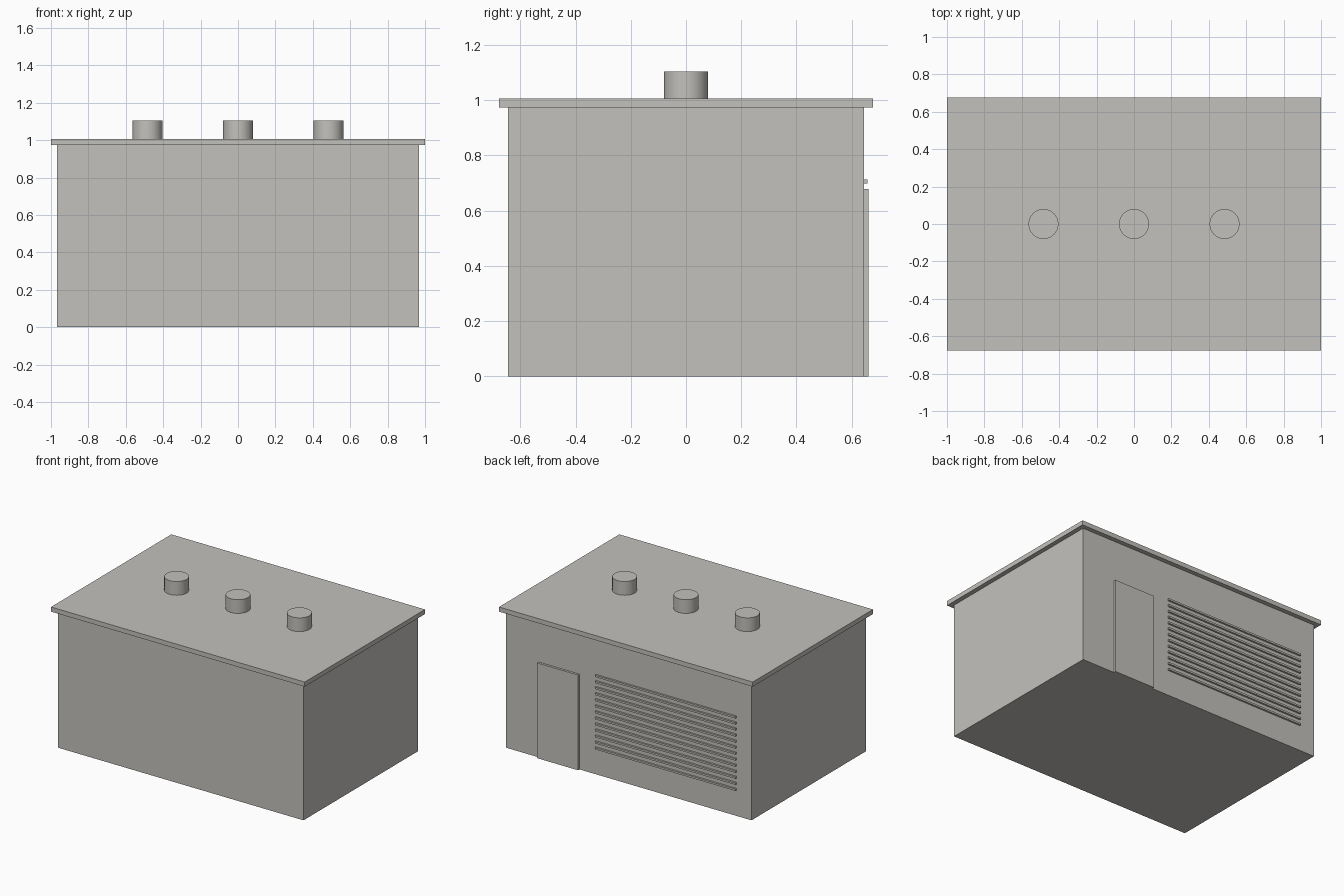
import bpy
import math

cube = bpy.data.objects.get("Cube")
if cube:
    bpy.data.objects.remove(cube, do_unlink=True)

# Single concrete colour
CONCRETE = (0.55, 0.535, 0.505, 1.0)
concrete = bpy.data.materials.new("concrete grey")
concrete.use_nodes = True
concrete.diffuse_color = CONCRETE
concrete.node_tree.nodes["Principled BSDF"].inputs["Base Color"].default_value = CONCRETE


def finish(obj, name):
    obj.name = name
    obj.data.materials.append(concrete)
    return obj


def box(name, x, y, z):
    """Box spanning the (min, max) ranges on each axis."""
    centre = [(a + b) / 2 for a, b in (x, y, z)]
    bpy.ops.mesh.primitive_cube_add(size=1, location=centre)
    obj = bpy.context.object
    obj.scale = [b - a for a, b in (x, y, z)]
    bpy.ops.object.transform_apply(location=False, rotation=False, scale=True)
    return finish(obj, name)


HALF_X, HALF_Y = 0.968, 0.645      # wall footprint
ROOF_BASE, ROOF_TOP = 0.973, 1.006

# Floor, walls and overhanging roof
box("floor_slab", (-HALF_X, HALF_X), (-HALF_Y, HALF_Y), (0, 0.005))
box("walls", (-HALF_X, HALF_X), (-HALF_Y, HALF_Y), (0.005, ROOF_BASE))
box("roof_slab", (-1, 1), (-0.677, 0.677), (ROOF_BASE, ROOF_TOP))

# Row of round roof vents
VENT_TOP = 1.104
for i, x in enumerate((-0.484, 0, 0.484), 1):
    bpy.ops.mesh.primitive_cylinder_add(
        vertices=32, radius=0.08, depth=VENT_TOP - ROOF_TOP,
        location=(x, 0, (VENT_TOP + ROOF_TOP) / 2))
    finish(bpy.context.object, f"roof_vent_{i}")
    bpy.ops.object.shade_smooth_by_angle(angle=math.radians(30))

# Door on the back wall
box("back_door", (0.388, 0.71), (HALF_Y - 0.005, 0.661), (0, 0.679))

# Louvre slats beside the door
SLATS, SLAT_TOP, PITCH = 13, 0.712, 0.043
for i in range(SLATS):
    top = SLAT_TOP - i * PITCH
    box(f"louvre_slat_{i + 1}", (-0.85, 0.258), (HALF_Y - 0.005, 0.658), (top - 0.013, top))
